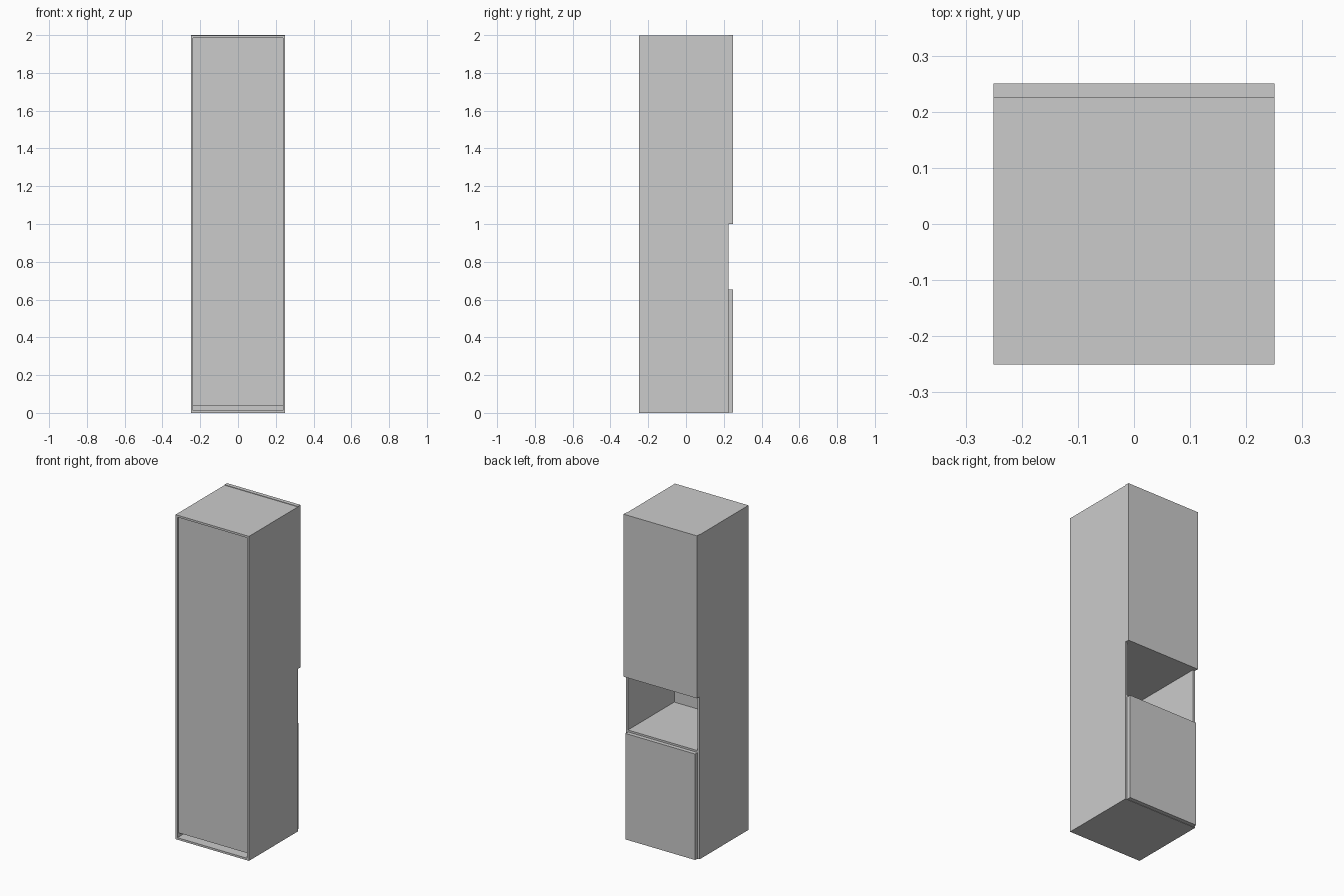
import bpy

if "Cube" in bpy.data.objects:
    bpy.data.objects.remove(bpy.data.objects["Cube"])

T = 0.0125          # board thickness
W = 0.25            # half width
BACK = 0.225        # open edge of the carcass, the doors sit beyond it
TOP = 1.997


def board(name, x, y, z):
    """Box spanning the given (min, max) ranges."""
    bpy.ops.mesh.primitive_cube_add(
        size=1, location=[(a + b) / 2 for a, b in (x, y, z)])
    ob = bpy.context.object
    ob.name = name
    ob.scale = [b - a for a, b in (x, y, z)]
    bpy.ops.object.transform_apply(location=False, rotation=False, scale=True)
    return ob


inner = (-W + T, W - T)
depth = (-W, BACK)

# Carcass sides
for side, x in (("left", (-W, -W + T)), ("right", (W - T, W))):
    board(side + "_side", x, depth, (0, TOP))

# Top and bottom boards
board("bottom_board", inner, depth, (0, T))
board("top_board", inner, depth, (TOP - T, TOP))

# Recessed rear panel, with a slot left open beneath it
panel_inner = -W + 2 * T
board("rear_panel", inner, (-W + T, panel_inner), (0.0375, TOP - T))

# Shelves below and above the open niche
for name, z in (("niche_floor", 0.653), ("niche_ceiling", 1.003)):
    board(name, inner, (panel_inner, BACK), (z, z + T))

# Doors: the upper is full width, the lower is slightly narrower
board("upper_door", (-W, W), (BACK, W), (1.0, 2.0))
board("lower_door", inner, (BACK, W), (0.002, 0.654))
